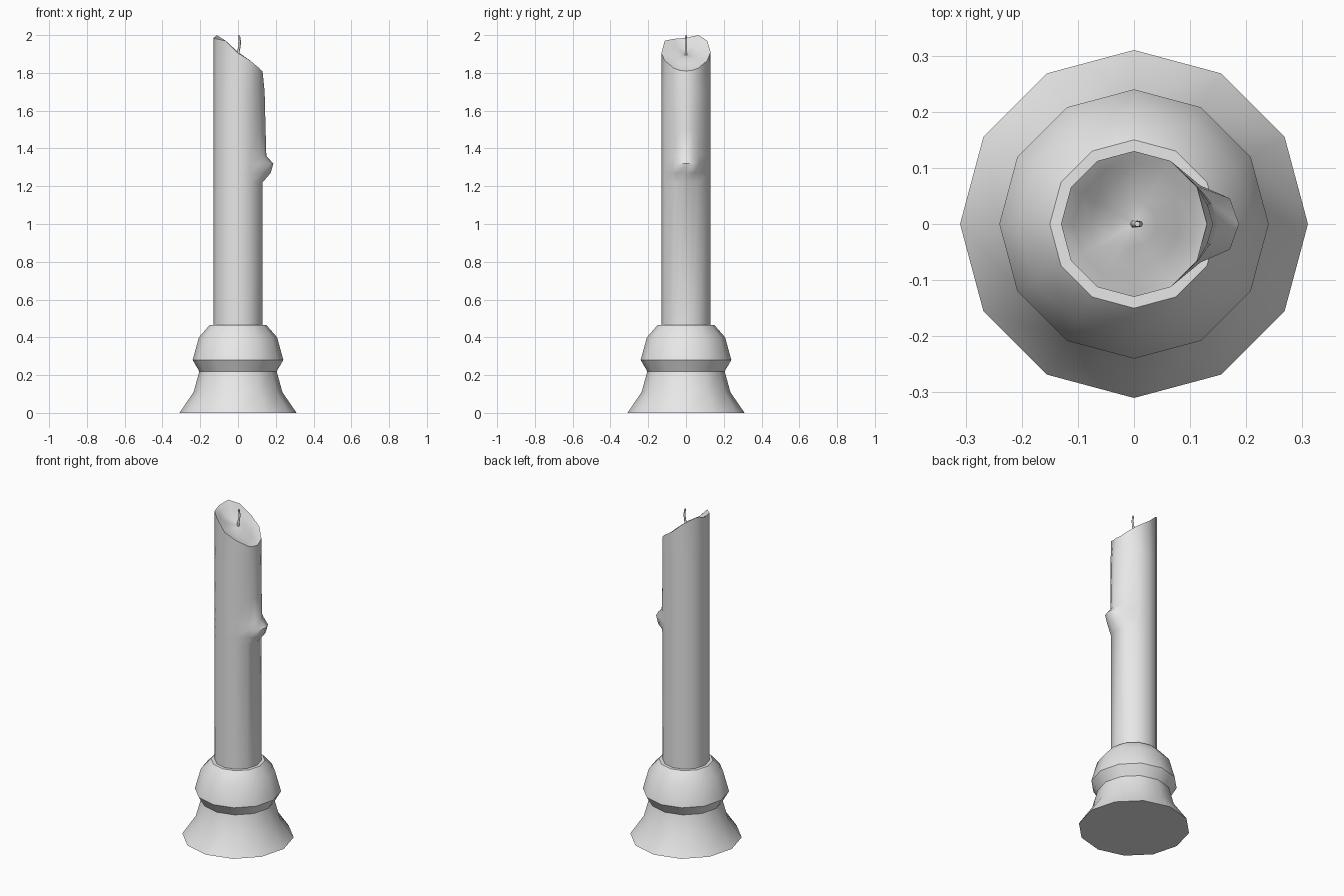
import bpy
import bmesh
import math

if "Cube" in bpy.data.objects:
    bpy.data.objects.remove(bpy.data.objects["Cube"])

GREY = (0.8, 0.8, 0.8, 1)
grey = bpy.data.materials.new("light_grey")
grey.use_nodes = True
grey.diffuse_color = GREY
grey.node_tree.nodes["Principled BSDF"].inputs["Base Color"].default_value = GREY


def loft(name, rings, smooth_angle):
    """Skin a stack of equal point rings and fan-close both ends."""
    bm = bmesh.new()
    loops = [[bm.verts.new(p) for p in ring] for ring in rings]
    n = len(loops[0])
    for low, high in zip(loops, loops[1:]):
        for i in range(n):
            j = (i + 1) % n
            bm.faces.new((low[i], low[j], high[j], high[i]))
    bm.faces.new(loops[0][::-1])
    bm.faces.new(loops[-1])
    bmesh.ops.recalc_face_normals(bm, faces=bm.faces)
    mesh = bpy.data.meshes.new(name)
    bm.to_mesh(mesh)
    bm.free()
    mesh.materials.append(grey)
    obj = bpy.data.objects.new(name, mesh)
    bpy.context.collection.objects.link(obj)
    bpy.ops.object.select_all(action='DESELECT')
    obj.select_set(True)
    bpy.context.view_layer.objects.active = obj
    bpy.ops.object.shade_smooth_by_angle(angle=math.radians(smooth_angle))
    return obj


def polar(r, degrees, z):
    a = math.radians(degrees)
    return (r * math.cos(a), r * math.sin(a), z)


# Turned holder, twelve sided
profile = [(0.31, 0), (0.235, 0.11), (0.205, 0.22), (0.24, 0.28),
           (0.207, 0.40), (0.15, 0.465), (0.12, 0.465)]
loft("candle_holder", [[polar(r, a, z) for a in range(0, 360, 30)]
                       for r, z in profile], 38)

# Candle: twelve sides plus two extra edges that shape the wax drip
RADIUS = 0.13
angles = sorted(list(range(0, 360, 30)) + [15, 345])
drip_weight = {0: 1, 15: 0.9, 345: 0.9, 30: 0.12, 330: 0.12}
rim_height = {0: 1.81, 15: 1.813, 30: 1.825, 60: 1.865, 90: 1.91, 120: 1.97,
              150: 2.0, 180: 1.985, 210: 1.98, 240: 1.97, 270: 1.905,
              300: 1.865, 330: 1.825, 345: 1.813}


def side_radius(a):
    flat = RADIUS * math.cos(math.radians(15))
    return flat if a in (15, 345) else RADIUS


def bowl(r, dip, flatten):
    """Ring inside the melted top, sinking towards the middle."""
    return [polar(r, a, 1.895 + (rim_height[a] - 1.895) * flatten - dip)
            for a in angles]


drip = [(0.45, 0), (1.22, 0), (1.27, 0.043), (1.32, 0.057), (1.36, 0.02),
        (1.5, 0.016), (1.7, 0.011)]
rings = [[polar(side_radius(a) + out * drip_weight.get(a, 0), a, z)
          for a in angles] for z, out in drip]
rings.append([polar(side_radius(a), a, rim_height[a]) for a in angles])
rings += [bowl(0.108, 0.004, 0.85), bowl(0.08, 0.008, 0.5),
          bowl(0.04, 0.004, 0.25), bowl(0.008, 0, 0)]
loft("candle", rings, 50)

# Curved wick, leaning slightly to one side
wick_path = [(0, 1.88, 0.008), (0.002, 1.915, 0.007), (0.008, 1.94, 0.006),
             (0.01, 1.965, 0.006), (0.006, 1.997, 0.005)]
loft("wick", [[(x + r * math.cos(a), r * math.sin(a), z)
               for a in [math.tau * i / 6 for i in range(6)]]
              for x, z, r in wick_path], 65)
